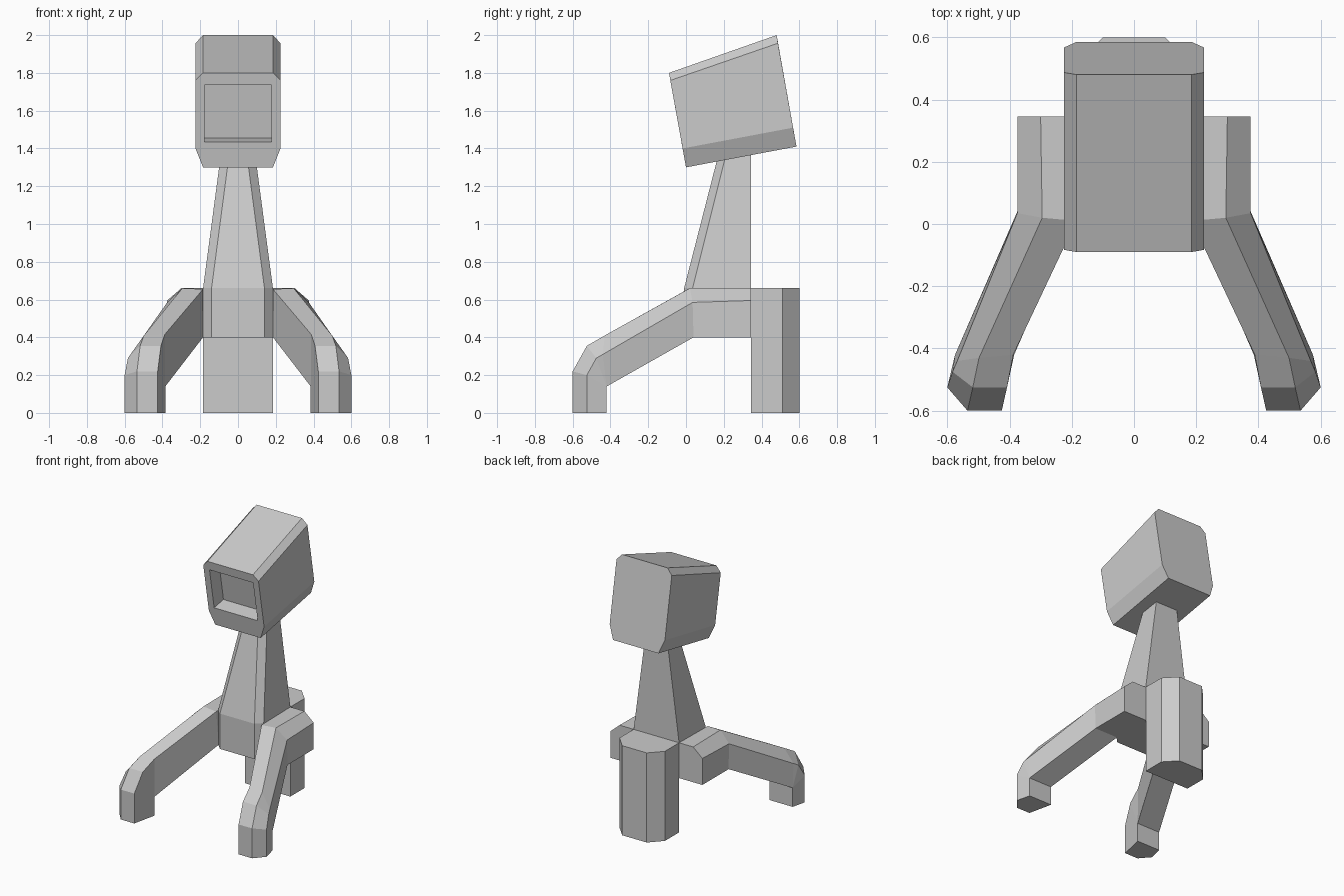
import bpy, bmesh
from math import atan2

if "Cube" in bpy.data.objects:
    bpy.data.objects.remove(bpy.data.objects["Cube"])


def loft(name, rings):
    """Skin a list of equal-length point rings and cap both ends."""
    bm = bmesh.new()
    rows = [[bm.verts.new(p) for p in ring] for ring in rings]
    n = len(rows[0])
    for a, b in zip(rows, rows[1:]):
        for i in range(n):
            j = (i + 1) % n
            bm.faces.new((a[i], a[j], b[j], b[i]))
    bm.faces.new(rows[0])
    bm.faces.new(rows[-1])
    bmesh.ops.remove_doubles(bm, verts=bm.verts, dist=0.0005)
    bmesh.ops.recalc_face_normals(bm, faces=bm.faces)
    mesh = bpy.data.meshes.new(name)
    bm.to_mesh(mesh)
    bm.free()
    obj = bpy.data.objects.new(name, mesh)
    bpy.context.collection.objects.link(obj)
    return obj


def mirrored(half):
    """Close a half outline (x > 0) into a ring symmetric about x = 0."""
    return half + [(-x, y, z) for x, y, z in reversed(half)]


# Neck: chamfered front edges, straight hub then taper up into the head
def neck_ring(z, outer, inner, front, chamfer):
    return mirrored([(inner, front, z), (outer, chamfer, z), (outer, 0.345, z)])


loft("neck", [neck_ring(0.4, 0.185, 0.14, -0.01, 0.035),
              neck_ring(0.66, 0.185, 0.14, -0.01, 0.035),
              neck_ring(1.42, 0.084, 0.04, 0.185, 0.225)])

# Back leg: upright column with chamfered rear edges
loft("back_leg", [mirrored([(0.185, 0.345, z), (0.185, 0.51, z), (0.1, 0.6, z)])
                  for z in (0, 0.66)])

# Front legs: five-sided section (two top, one side crease, two bottom)
knee = [(0.575, -0.42, 0.14), (0.385, -0.42, 0.14)]
leg_rings = [
    [(0.185, 0.345, 0.66), (0.3, 0.345, 0.66), (0.375, 0.345, 0.595),
     (0.375, 0.345, 0.4), (0.185, 0.345, 0.4)],
    [(0.185, 0.01, 0.655), (0.295, 0.02, 0.66), (0.375, 0.035, 0.585),
     (0.375, 0.04, 0.4), (0.185, 0.04, 0.4)],
    [(0.388, -0.42, 0.415), (0.498, -0.43, 0.41), (0.568, -0.44, 0.31)] + knee,
    [(0.408, -0.525, 0.355), (0.518, -0.525, 0.355), (0.583, -0.475, 0.29)] + knee,
    [(0.425, -0.6, 0.22), (0.535, -0.6, 0.22), (0.6, -0.525, 0.2)] + knee,
    [(0.425, -0.6, 0), (0.535, -0.6, 0), (0.6, -0.525, 0),
     (0.575, -0.42, 0), (0.385, -0.42, 0)],
]
for side, s in (("right", 1), ("left", -1)):
    loft("front_leg_" + side, [[(s * x, y, z) for x, y, z in r] for r in leg_rings])

# Head: tilted wedge with chamfered long edges
head = loft("head", [
    mirrored([(0.185, -0.09, 1.8), (0.225, -0.083, 1.76),
              (0.225, -0.018, 1.4), (0.185, 0, 1.3)]),
    mirrored([(0.185, 0.48, 2.0), (0.225, 0.487, 1.957),
              (0.225, 0.567, 1.51), (0.185, 0.585, 1.41)])])

# Window recess cut square into the tilted front of the head
bpy.ops.mesh.primitive_cube_add(size=1, location=(0, -0.051, 1.585),
                                rotation=(atan2(0.09, 0.5), 0, 0))
cutter = bpy.context.object
cutter.name = "window_cutter"
cutter.scale = (0.355, 0.22, 0.305)
cutter.hide_render = True
cut = head.modifiers.new("window", 'BOOLEAN')
cut.operation = 'DIFFERENCE'
cut.solver = 'EXACT'
cut.object = cutter
bpy.context.view_layer.objects.active = head
bpy.ops.object.modifier_apply(modifier=cut.name)
bpy.data.objects.remove(cutter)
